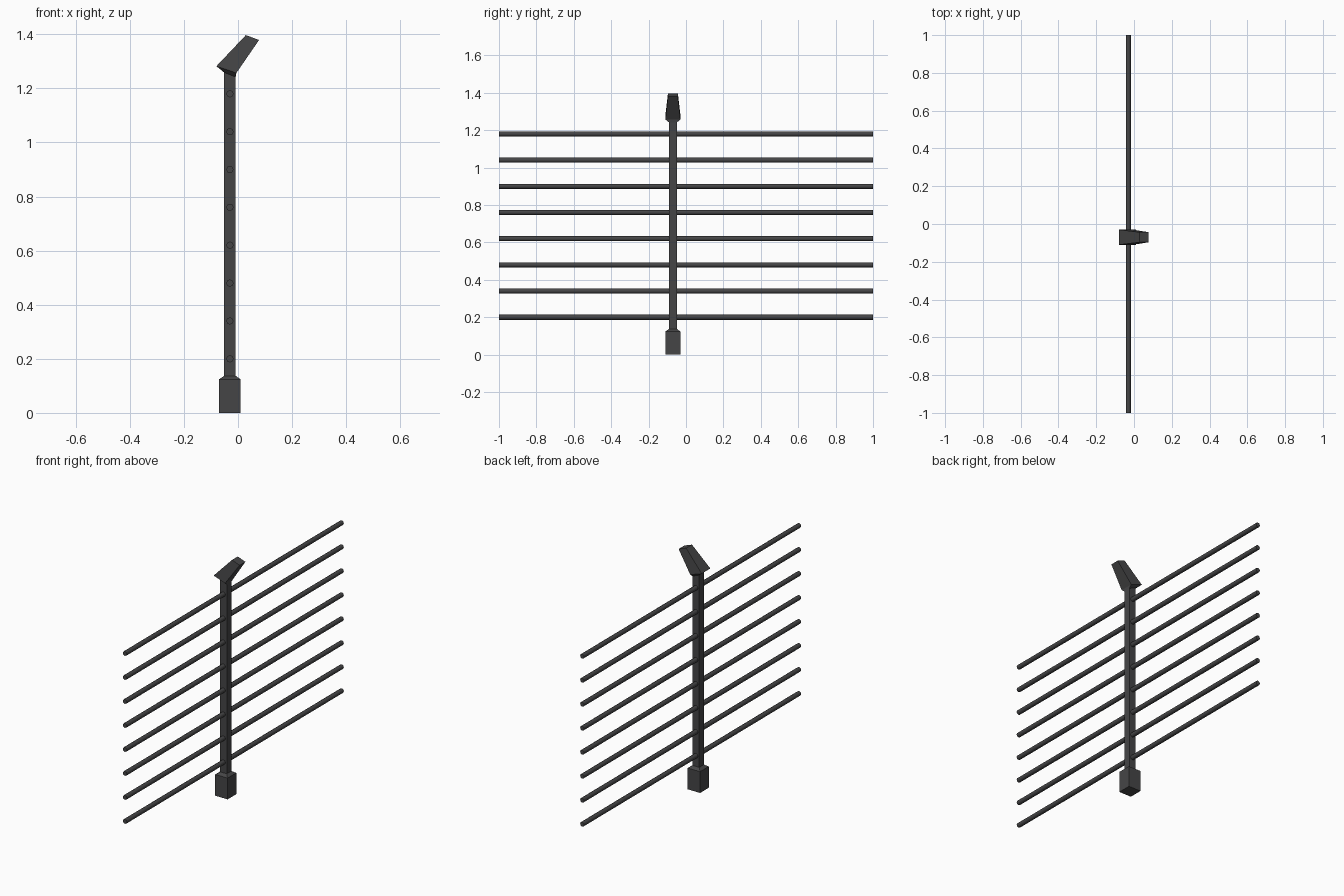
import bpy, bmesh, math

if "Cube" in bpy.data.objects:
    bpy.data.objects.remove(bpy.data.objects["Cube"])

CX, CY = -0.03, -0.07

dark = bpy.data.materials.new("dark_metal")
dark.diffuse_color = (0.06, 0.06, 0.062, 1)
dark.use_nodes = True
dark.node_tree.nodes["Principled BSDF"].inputs["Base Color"].default_value = dark.diffuse_color


def finish(name, bm):
    bmesh.ops.recalc_face_normals(bm, faces=bm.faces)
    mesh = bpy.data.meshes.new(name)
    bm.to_mesh(mesh)
    bm.free()
    mesh.materials.append(dark)
    ob = bpy.data.objects.new(name, mesh)
    bpy.context.collection.objects.link(ob)
    return ob


def loft(name, sections):
    """Skin four-sided sections: left (x, z), right (x, z), half width in y."""
    bm = bmesh.new()
    rings = []
    for (xl, zl), (xr, zr), h in sections:
        rings.append([bm.verts.new(p) for p in (
            (xl, CY - h, zl), (xr, CY - h, zr),
            (xr, CY + h, zr), (xl, CY + h, zl))])
    for a, b in zip(rings, rings[1:]):
        for i in range(4):
            j = (i + 1) % 4
            bm.faces.new((a[i], a[j], b[j], b[i]))
    bm.faces.new(rings[0])
    bm.faces.new(rings[-1])
    return finish(name, bm)


def level(z, h):
    return ((CX - h, z), (CX + h, z), h)


# Post with wide foot, neck and tilted tapering head, as one skin
loft("fence_post", [
    level(0.0, 0.04),
    level(0.124, 0.04),
    level(0.137, 0.0215),
    ((-0.0515, 1.259), (-0.0085, 1.242), 0.0215),
    ((-0.08, 1.282), (-0.006, 1.257), 0.04),
    ((0.029, 1.397), (0.078, 1.379), 0.0265),
])

# Eight horizontal rails running along y
for i in range(8):
    bpy.ops.mesh.primitive_cylinder_add(
        vertices=8, radius=0.0135, depth=2.0,
        location=(CX, 0, 0.2 + 0.14 * i),
        rotation=(math.pi / 2, 0, 0))
    rail = bpy.context.object
    rail.name = f"rail_{i + 1}"
    rail.data.materials.append(dark)
    bpy.ops.object.shade_smooth_by_angle(angle=math.radians(50))
